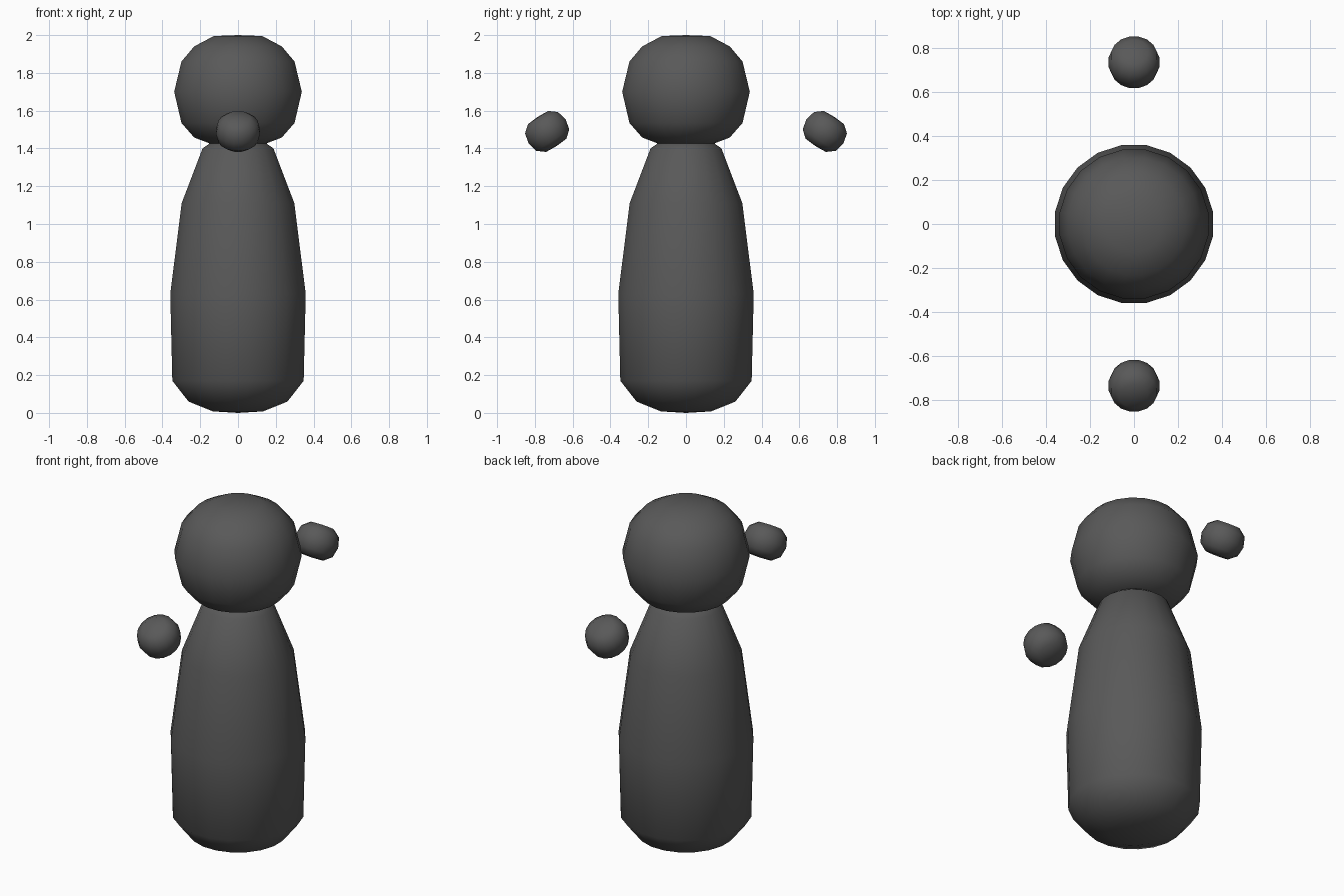
import bpy, bmesh
from math import cos, sin, pi, radians

if "Cube" in bpy.data.objects:
    bpy.data.objects.remove(bpy.data.objects["Cube"])

grey = bpy.data.materials.new("dark_grey")
grey.diffuse_color = (0.1, 0.1, 0.1, 1)
grey.use_nodes = True
grey.node_tree.nodes["Principled BSDF"].inputs["Base Color"].default_value = grey.diffuse_color


def lathe(name, profile, sides, location=(0, 0, 0), tilt=0):
    """Revolve (radius, z) points around z; both ends close to a pole."""
    bm = bmesh.new()
    rings = []
    for r, z in profile:
        if r == 0:
            rings.append([bm.verts.new((0, 0, z))] * sides)
        else:
            rings.append([bm.verts.new((r * cos(2 * pi * (i + 0.5) / sides),
                                        r * sin(2 * pi * (i + 0.5) / sides), z))
                          for i in range(sides)])
    for low, high in zip(rings, rings[1:]):
        for i in range(sides):
            j = (i + 1) % sides
            corners = list(dict.fromkeys((low[i], low[j], high[j], high[i])))
            bm.faces.new(corners).smooth = True
    bmesh.ops.recalc_face_normals(bm, faces=bm.faces)
    mesh = bpy.data.meshes.new(name)
    bm.to_mesh(mesh)
    bm.free()
    mesh.materials.append(grey)
    obj = bpy.data.objects.new(name, mesh)
    obj.location = location
    obj.rotation_euler.x = tilt
    bpy.context.collection.objects.link(obj)
    return obj


# Tapered body with rounded base
lathe("body", [(0, 0), (0.135, 0.008), (0.265, 0.06), (0.352, 0.17), (0.363, 0.63),
               (0.302, 1.11), (0.19, 1.40), (0.14, 1.435), (0, 1.45)], 20)

# Slightly flattened ball head
lathe("head", [(0, 1.415), (0.14, 1.422), (0.235, 1.458), (0.303, 1.535), (0.342, 1.70),
               (0.303, 1.86), (0.235, 1.94), (0.13, 1.995), (0, 2.0)], 20)

# Floating flattened hands, tilted outward
hand = [(0, -0.092), (0.065, -0.088), (0.106, -0.055), (0.119, 0),
        (0.106, 0.055), (0.065, 0.088), (0, 0.092)]
for name, side in (("front_hand", -1), ("back_hand", 1)):
    lathe(name, hand, 16, (0, side * 0.735, 1.49), -side * radians(33))
